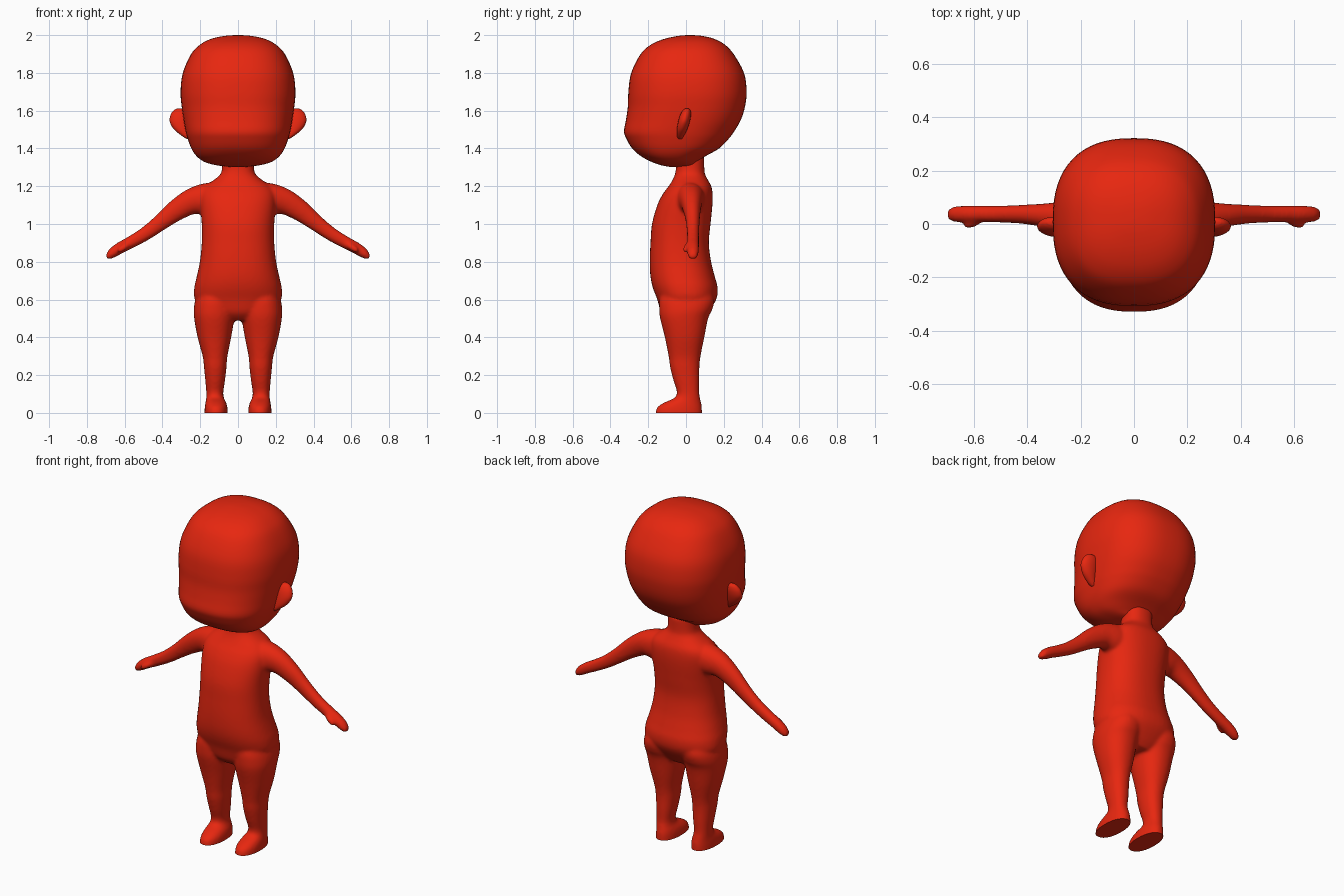
import bpy, bmesh, math
from mathutils import Vector

if "Cube" in bpy.data.objects:
    bpy.data.objects.remove(bpy.data.objects["Cube"])

red = bpy.data.materials.new("red")
red.diffuse_color = (0.8, 0.02, 0.005, 1)
red.use_nodes = True
red.node_tree.nodes["Principled BSDF"].inputs["Base Color"].default_value = red.diffuse_color


def refine(rows, steps=4):
    """Smooth the rows of a profile with a Catmull-Rom spline."""
    out = []
    for i in range(len(rows) - 1):
        a, b, c, d = (rows[max(0, min(len(rows) - 1, i + k))] for k in (-1, 0, 1, 2))
        for s in range(steps):
            t = s / steps
            out.append([q + 0.5 * t * (r - p + t * (2 * p - 5 * q + 4 * r - w + t * (3 * (q - r) + w - p)))
                        for p, q, r, w in zip(a, b, c, d)])
    return out + [list(rows[-1])]


def loft(bm, rings, n=2.3, seg=48):
    """Skin superellipse rings given as (centre, half axis u, half axis v)."""
    loops = []
    for c, u, v in rings:
        loop = []
        for k in range(seg):
            a = 2 * math.pi * k / seg
            cu, sv = math.cos(a), math.sin(a)
            loop.append(bm.verts.new(c + u * math.copysign(abs(cu) ** (2 / n), cu)
                                     + v * math.copysign(abs(sv) ** (2 / n), sv)))
        loops.append(loop)
    for p, q in zip(loops, loops[1:]):
        for k in range(seg):
            j = (k + 1) % seg
            bm.faces.new((p[k], p[j], q[j], q[k]))
    bm.faces.new(loops[0])
    bm.faces.new(loops[-1])


def upright(rows, side=1):
    """Rows of (z, x inner, x outer, y front, y back) to horizontal rings."""
    return [(Vector((side * (a + b) / 2, (f + k) / 2, z)),
             Vector(((b - a) / 2, 0, 0)), Vector((0, (k - f) / 2, 0)))
            for z, a, b, f, k in refine(rows)]


def limb(rows, side):
    """Rows of (x, y, z, radius, half depth) to rings across the path."""
    rows = refine(rows)
    rings = []
    for i, (x, y, z, r, d) in enumerate(rows):
        p, q = rows[max(0, i - 1)], rows[min(len(rows) - 1, i + 1)]
        t = Vector((side * (q[0] - p[0]), 0, q[2] - p[2])).normalized()
        rings.append((Vector((side * x, y, z)), Vector((-t.z, 0, t.x)) * r, Vector((0, d, 0))))
    return rings


def finish(bm, name, angle=60):
    bmesh.ops.recalc_face_normals(bm, faces=bm.faces[:])
    me = bpy.data.meshes.new(name)
    bm.to_mesh(me)
    bm.free()
    ob = bpy.data.objects.new(name, me)
    bpy.context.collection.objects.link(ob)
    me.materials.append(red)
    for o in bpy.context.selected_objects:
        o.select_set(False)
    bpy.context.view_layer.objects.active = ob
    ob.select_set(True)
    bpy.ops.object.shade_smooth_by_angle(angle=math.radians(angle))
    return ob


# Head: wide skull, flat face and protruding muzzle
head = [(1.303, .05, -.09, .01), (1.312, .12, -.135, .04), (1.33, .18, -.185, .06),
        (1.36, .22, -.24, .105), (1.40, .247, -.285, .175), (1.45, .266, -.315, .225),
        (1.49, .277, -.328, .255), (1.55, .288, -.318, .29), (1.62, .298, -.308, .312),
        (1.70, .304, -.305, .321), (1.80, .292, -.29, .307), (1.90, .248, -.24, .252),
        (1.95, .20, -.185, .205), (1.98, .143, -.115, .15), (1.996, .07, -.04, .085),
        (2.0, .01, .01, .03)]
bm = bmesh.new()
loft(bm, upright([(z, -w, w, f, b) for z, w, f, b in head]), 2.45, 64)
finish(bm, "head")

# Ears
ear = [(1.45, .255, .27, -.04, -.022), (1.465, .25, .295, -.048, -.012), (1.50, .25, .338, -.048, .006),
       (1.54, .25, .361, -.042, .02), (1.575, .25, .358, -.032, .026), (1.60, .26, .342, -.018, .024),
       (1.611, .285, .325, -.004, .016)]
for side, name in ((-1, "right_ear"), (1, "left_ear")):
    bm = bmesh.new()
    loft(bm, upright(ear, side), 2, 32)
    finish(bm, name)

# Torso with neck
torso = [(.49, .10, -.09, .08), (.53, .17, -.13, .115), (.60, .228, -.152, .16), (.66, .232, -.175, .168),
         (.72, .219, -.188, .153), (.80, .202, -.192, .133), (.90, .192, -.188, .121),
         (1.0, .192, -.18, .13), (1.10, .20, -.152, .14), (1.16, .198, -.122, .141),
         (1.20, .175, -.092, .134), (1.235, .125, -.07, .115), (1.265, .092, -.058, .10),
         (1.30, .084, -.053, .097), (1.36, .084, -.053, .097)]
# Leg and foot, running below the ground so the sole can be cut flat
leg = [(.66, .03, .20, -.12, .13), (.60, .015, .225, -.14, .15), (.55, .016, .234, -.142, .14),
       (.50, .02, .232, -.137, .117), (.40, .036, .214, -.112, .097), (.30, .056, .187, -.092, .077),
       (.24, .061, .18, -.084, .071), (.17, .069, .173, -.066, .071), (.11, .078, .168, -.048, .07),
       (.08, .075, .168, -.06, .074), (.055, .063, .172, -.115, .08), (.03, .056, .176, -.152, .084),
       (0, .055, .177, -.162, .085), (-.03, .055, .177, -.162, .085)]
# Arm and hand
arm = [(.10, .02, 1.135, .085, .08), (.18, .024, 1.13, .084, .073), (.25, .028, 1.117, .068, .058),
       (.33, .032, 1.07, .056, .045), (.41, .036, 1.008, .044, .036), (.49, .037, .949, .037, .032),
       (.57, .038, .902, .033, .031), (.62, .038, .876, .031, .031), (.66, .037, .85, .028, .03),
       (.685, .036, .828, .018, .024), (.695, .036, .818, .006, .010)]
thumb = [(.56, .03, .905, .018, .016), (.59, .008, .885, .017, .016), (.62, -.004, .866, .015, .014),
         (.638, -.008, .854, .006, .007)]
bm = bmesh.new()
loft(bm, upright([(z, -w, w, f, b) for z, w, f, b in torso]), 2.3)
for side in (-1, 1):
    loft(bm, upright(leg, side), 2.2)
    loft(bm, limb(arm, side), 2.1)
    loft(bm, limb(thumb, side), 2, 24)
raw = finish(bm, "body_raw")

# Fuse the body parts into one soft skin
fuse = raw.modifiers.new("fuse", 'REMESH')
fuse.mode = 'VOXEL'
fuse.voxel_size = 0.009
soft = raw.modifiers.new("soften", 'SMOOTH')
soft.factor = 0.5
soft.iterations = 8
fused = bpy.data.meshes.new_from_object(raw.evaluated_get(bpy.context.evaluated_depsgraph_get()))
bpy.data.objects.remove(raw)

# Cut the soles flat on the ground
bm = bmesh.new()
bm.from_mesh(fused)
cut = bmesh.ops.bisect_plane(bm, geom=bm.verts[:] + bm.edges[:] + bm.faces[:],
                             plane_co=(0, 0, 0), plane_no=(0, 0, 1), clear_inner=True)
bmesh.ops.holes_fill(bm, edges=[e for e in bm.edges if e.is_boundary], sides=0)
finish(bm, "body")
